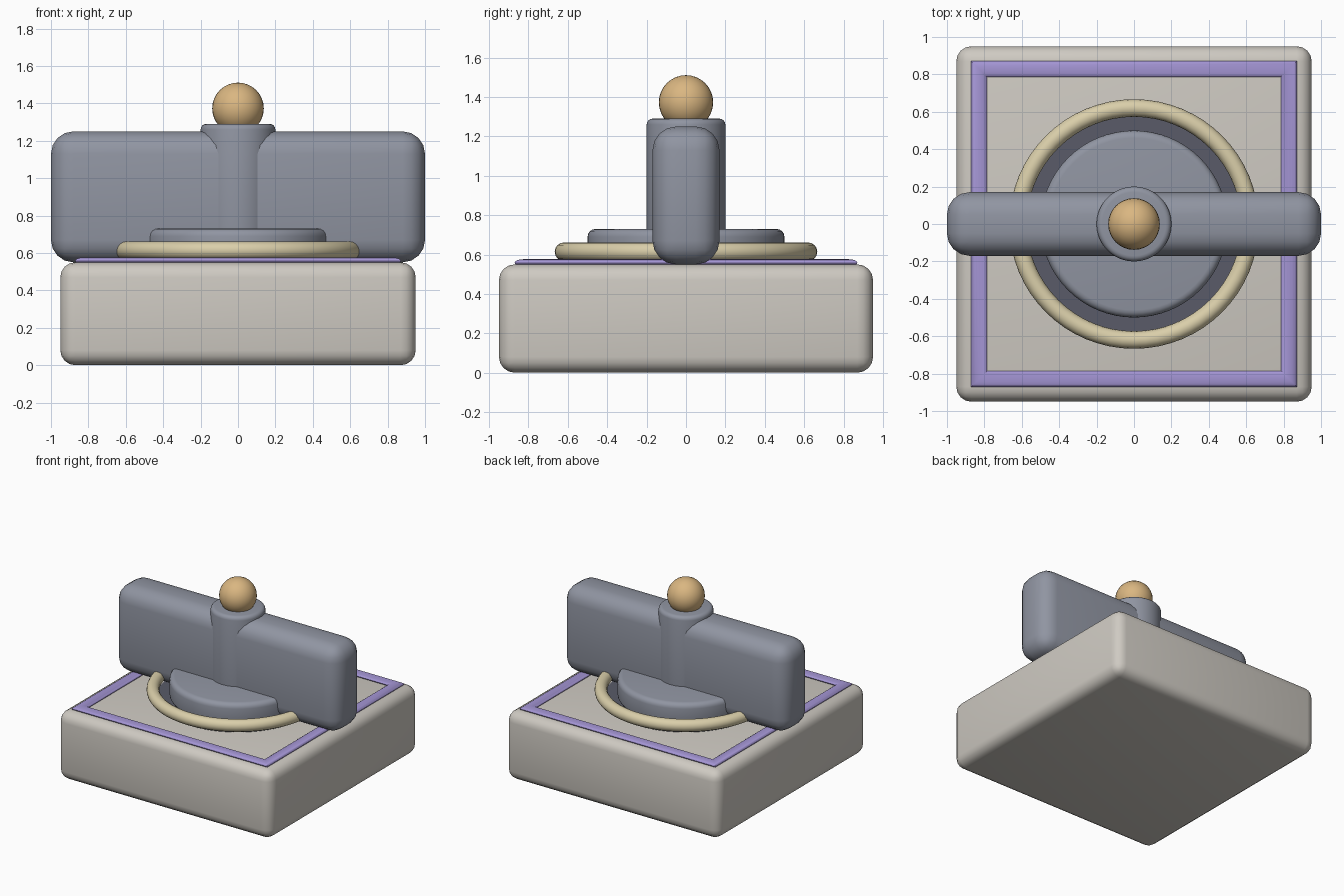
import bpy
import math
from mathutils import Matrix

cube = bpy.data.objects.get("Cube")
if cube:
    bpy.data.objects.remove(cube, do_unlink=True)


def material(name, rgb):
    mat = bpy.data.materials.new(name)
    mat.use_nodes = True
    colour = (*rgb, 1.0)
    mat.diffuse_color = colour
    mat.node_tree.nodes["Principled BSDF"].inputs["Base Color"].default_value = colour
    return mat


stone = material("warm pale stone", (0.62, 0.59, 0.54))
slate = material("slate grey", (0.28, 0.30, 0.36))
dark = material("dark slate", (0.10, 0.105, 0.14))
cream = material("cream gold", (0.70, 0.62, 0.40))
tan = material("warm tan", (0.70, 0.47, 0.22))
violet = material("soft violet", (0.37, 0.30, 0.66))


def finish(name, mat, bevel=0.0, segments=4):
    """Name, colour, round and smooth the active object."""
    obj = bpy.context.object
    obj.name = name
    obj.data.materials.append(mat)
    if bevel:
        mod = obj.modifiers.new("rounding", "BEVEL")
        mod.width = bevel
        mod.segments = segments
        mod.limit_method = "ANGLE"
        bpy.ops.object.modifier_apply(modifier=mod.name)
    bpy.ops.object.shade_smooth_by_angle(angle=math.radians(40))
    return obj


def box(name, size, bottom, mat, bevel):
    bpy.ops.mesh.primitive_cube_add(size=1, location=(0, 0, bottom + size[2] / 2))
    bpy.context.object.data.transform(Matrix.Diagonal((*size, 1)))
    return finish(name, mat, bevel)


def disc(name, radius, bottom, top, mat, bevel=0.0):
    bpy.ops.mesh.primitive_cylinder_add(
        vertices=64, radius=radius, depth=top - bottom,
        location=(0, 0, (top + bottom) / 2))
    return finish(name, mat, bevel)


# Rounded plinth and the wide upright bar
box("base", (1.9, 1.9, 0.55), 0, stone, 0.08)
box("handle_bar", (2.0, 0.34, 0.70), 0.55, slate, 0.12)

# Hub, column and finial
disc("dial_recess", 0.60, 0.547, 0.554, dark)
disc("dial_hub", 0.50, 0.55, 0.73, slate, 0.04)
disc("column", 0.20, 0.55, 1.29, slate, 0.03)
bpy.ops.mesh.primitive_uv_sphere_add(
    segments=32, ring_count=16, radius=0.138, location=(0, 0, 1.373))
finish("finial_ball", tan)

# Ring around the hub
bpy.ops.mesh.primitive_torus_add(
    major_segments=64, minor_segments=16, major_radius=0.62,
    minor_radius=0.047, location=(0, 0, 0.614))
finish("dial_ring", cream)

# Flattened, mitred square frame: a four-sided ring turned to face the sides
bpy.ops.mesh.primitive_torus_add(
    major_segments=4, minor_segments=16, major_radius=0.828 * math.sqrt(2),
    minor_radius=0.0425 * math.sqrt(2), location=(0, 0, 0.558))
bpy.context.object.data.transform(
    Matrix.Diagonal((1, 1, 0.30, 1)) @ Matrix.Rotation(math.pi / 4, 4, "Z"))
finish("trim_frame", violet)
